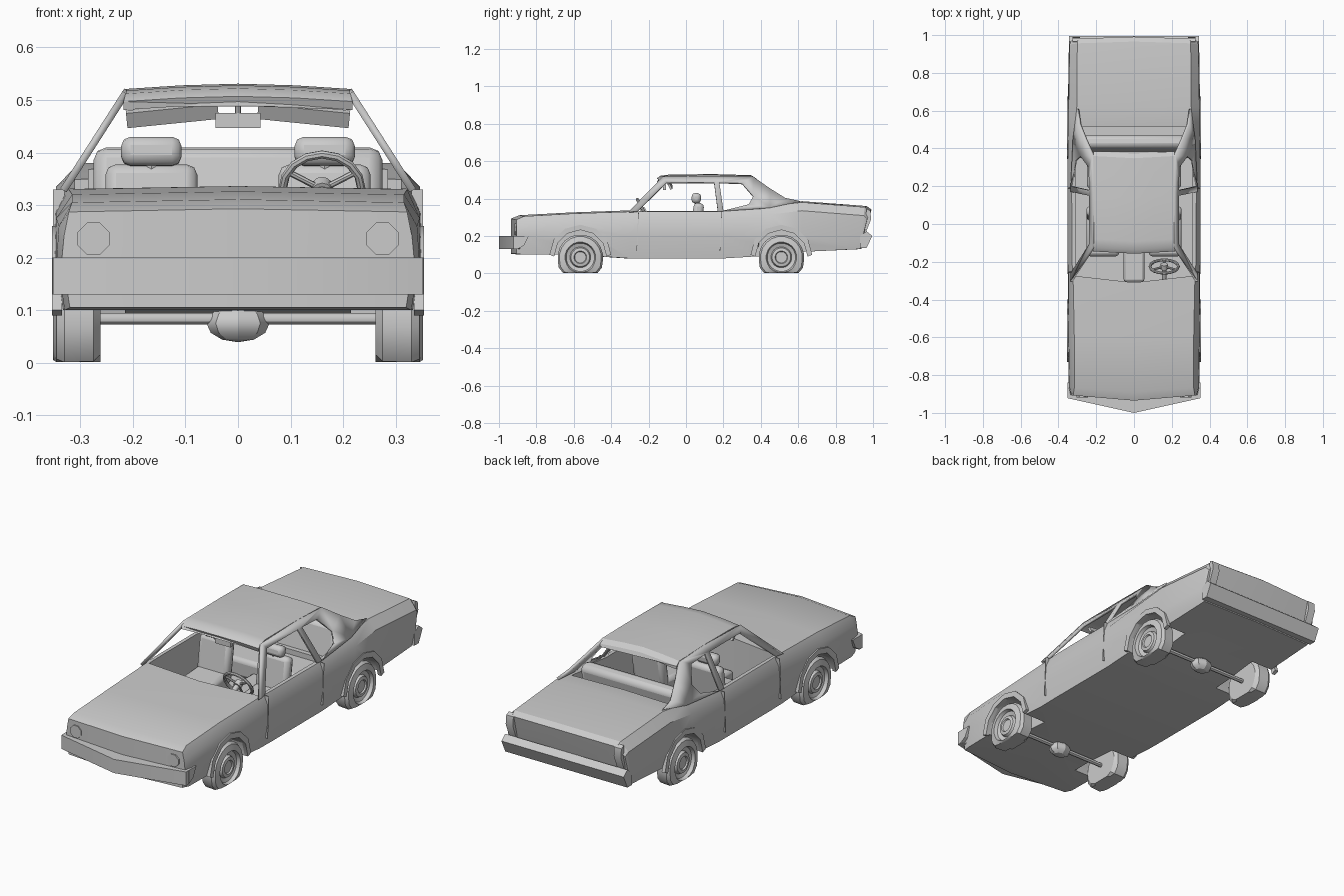
import bpy, bmesh, math
from mathutils import Vector

if "Cube" in bpy.data.objects:
    bpy.data.objects.remove(bpy.data.objects["Cube"])


def mesh(name, verts, faces):
    me = bpy.data.meshes.new(name)
    me.from_pydata([tuple(v) for v in verts], [], faces)
    bm = bmesh.new()
    bm.from_mesh(me)
    bmesh.ops.remove_doubles(bm, verts=bm.verts, dist=1e-5)
    bmesh.ops.recalc_face_normals(bm, faces=bm.faces)
    bm.to_mesh(me)
    bm.free()
    ob = bpy.data.objects.new(name, me)
    bpy.context.collection.objects.link(ob)
    return ob


def prism(name, pts, place, lo, hi):
    n = len(pts)
    verts = [place(a, b, t) for t in (lo, hi) for a, b in pts]
    faces = [list(range(n)), list(range(2 * n - 1, n - 1, -1))]
    faces += [[i, (i + 1) % n, n + (i + 1) % n, n + i] for i in range(n)]
    return mesh(name, verts, faces)


def loft(name, rings, cap=True):
    n = len(rings[0])
    verts = [p for r in rings for p in r]
    faces = [[k * n + i, k * n + (i + 1) % n, (k + 1) * n + (i + 1) % n, (k + 1) * n + i]
             for k in range(len(rings) - 1) for i in range(n)]
    if cap:  # each end is closed in two halves so the pointed nose stays flat
        h = n // 2
        for o in (0, (len(rings) - 1) * n):
            faces += [[o + i for i in range(h + 1)], [o + i % n for i in range(h, n + 1)]]
    return mesh(name, verts, faces)


def box(name, c, s, rx=0.0, bevel=0.0, ry=0.0):
    bpy.ops.mesh.primitive_cube_add(size=1, location=c, rotation=(rx, ry, 0))
    ob = bpy.context.object
    ob.name = name
    ob.scale = s
    bpy.ops.object.transform_apply(location=False, rotation=False, scale=True)
    if bevel:
        m = ob.modifiers.new("bevel", 'BEVEL')
        m.width, m.segments = bevel, 2
    return ob


def rod(name, a, b, r, n=12):
    a, b = Vector(a), Vector(b)
    bpy.ops.mesh.primitive_cylinder_add(vertices=n, radius=r, depth=(b - a).length, location=(a + b) / 2)
    ob = bpy.context.object
    ob.name = name
    ob.rotation_euler = (b - a).to_track_quat('Z', 'Y').to_euler()
    return ob


def mirror(ob):
    ob.modifiers.new("mirror", 'MIRROR')
    return ob


def cut(ob, cutter):
    m = ob.modifiers.new("cut", 'BOOLEAN')
    m.object, m.operation, m.solver = cutter, 'DIFFERENCE', 'EXACT'
    bpy.context.view_layer.update()
    bpy.context.view_layer.objects.active = ob
    bpy.ops.object.modifier_apply(modifier=m.name)
    bpy.data.objects.remove(cutter)


along_x = lambda a, b, t: (t, a, b)
along_z = lambda a, b, t: (a, b, t)
AXLES = (-0.565, 0.51)

# Body: y, bottom, top, half width at top, half width, nose point, end slant
stations = [(-0.905, .105, .287, .322, .335, .03, 0), (-0.865, .10, .305, .316, .345, .025, 0),
            (-0.6, .10, .32, .316, .35, .01, 0), (-0.30, .08, .33, .322, .35, .02, 0),
            (-0.2, .08, .332, .328, .352, 0, 0), (0.2, .08, .332, .33, .352, 0, 0),
            (0.45, .095, .36, .312, .352, 0, 0), (0.62, .115, .38, .303, .35, 0, 0),
            (0.955, .13, .354, .30, .345, -.01, .12), (0.98, .14, .335, .295, .338, -.01, .25)]
rings = []
for y, zb, zt, xt, xm, nose, slant in stations:
    half = [(0, zb), (xm - .015, zb), (xm, .2), (xm - .004, zt - .045), (xt, zt), (0, zt + .006)]
    ring = half + [(-x, z) for x, z in half[-2:0:-1]]
    rings.append([(x, y - nose * (1 - abs(x) / .35) + slant * (z - zt), z) for x, z in ring])
body = loft("body", rings)
cut(body, prism("cabin_cutter", [(-.31, -.275), (0, -.31), (.31, -.275), (.31, .35), (-.31, .35)], along_z, .105, .6))
cut(body, box("rear_cabin_cutter", (0, .42, .43), (.57, .19, .34)))
for y in AXLES:
    for s in (-1, 1):
        arch = [(y + .142 * math.cos(i * math.pi / 6), .09 + .142 * math.sin(i * math.pi / 6)) for i in range(12)]
        cut(body, prism("arch_cutter", arch, along_x, *sorted((s * .215, s * .42))))
    # Wheel arch lips
    ang = [i * math.pi / 6 for i in range(7)]
    lip = [(y + .165 * math.cos(a), .1 + .16 * math.sin(a)) for a in ang]
    lip += [(y + .14 * math.cos(a), .09 + .142 * math.sin(a)) for a in reversed(ang)]
    mirror(prism("wheel_arch_lip", lip, along_x, .335, .354))

# Cabin sides with window openings, leaning inward toward the roof
side_pts = [(-.305, .328), (-.125, .513), (.165, .518), (.36, .513), (.45, .45), (.61, .383),
            (-.26, .332), (-.105, .485), (.15, .485), (.17, .332), (.178, .485), (.2, .332),
            (.30, .48), (.36, .41), (.335, .365), (.45, .35), (.53, .40)]
side_faces = [(0, 6, 7, 1), (1, 7, 8, 2), (2, 8, 10, 12, 3), (8, 9, 11, 10), (3, 12, 13, 4),
              (4, 13, 15, 16), (13, 14, 15), (14, 11, 15), (16, 15, 5)]
side = mesh("cabin_side", [(.331 - (z - .33) * .64, y, z) for y, z in side_pts], side_faces)
m = side.modifiers.new("thickness", 'SOLIDIFY')
m.thickness, m.offset = .014, 0
mirror(side)

# Roof with a slight crown
rings = []
for y, z, x in [(-.145, .497, .218), (-.125, .512, .214), (-.08, .518, .212), (.15, .521, .214), (.36, .515, .214), (.385, .498, .216)]:
    top = [(-x, z), (-x * .5, z + .007), (0, z + .01), (x * .5, z + .007), (x, z)]
    rings.append([(a, y - .012 * (1 - abs(a) / x), b) for a, b in top + [(a, b - .016) for a, b in top[::-1]]])
loft("roof", rings)

# Door seams
for y0, y1 in ((-.255, -.265), (.19, .18)):
    mirror(prism("door_seam", [(y0, .33), (y0 + .003, .33), (y1 + .003, .12), (y1, .12)], along_x, .33, .3525))

# Front bumper, pointed in plan with tapering wraparound ends
plan = [(0, -1), (.352, -.922), (.352, -.9), (.325, -.885), (0, -.92), (-.325, -.885), (-.352, -.9), (-.352, -.922)]
prism("front_bumper", plan, along_z, .13, .2)
mirror(prism("front_bumper_end", [(-.9, .13), (-.9, .2), (-.84, .2), (-.865, .15)], along_x, .335, .353))
# Rear bumper
prism("rear_bumper", [(.93, .2), (.965, .225), (.996, .2), (.965, .135), (.93, .135)], along_x, -.345, .345)
mirror(prism("tail_lamp", [(.955, .22), (.965, .345), (.985, .335), (.99, .29), (.962, .22)], along_x, .285, .325))

# Headlights
for s in (-1, 1):
    ring = [(s * .275 + .033 * math.cos((i + .5) * math.pi / 4), .236 + .033 * math.sin((i + .5) * math.pi / 4)) for i in range(8)]
    prism("headlight", ring, lambda a, b, t: (a, t, b), -.918, -.895)

# Wheels: turned tyre and rim with a flattened contact patch, then axles
wheel_profile = [(.262, 0), (.262, .1), (.275, .118), (.33, .122), (.345, .112), (.352, .082),
                 (.335, .076), (.328, .056), (.342, .05), (.345, .034), (.338, .03), (.338, 0)]
N = 20
for y in AXLES:
    rings = []
    for i in range(N):
        a = 2 * math.pi * (i + .5) / N
        rings.append([(x, y + r * math.cos(a) * (1.06 if r * math.sin(a) < -.05 and r > .08 else 1),
                       .086 + max(r * math.sin(a), -.085)) for x, r in wheel_profile])
    n = len(wheel_profile)
    faces = [[k * n + i, k * n + i + 1, (k + 1) % N * n + i + 1, (k + 1) % N * n + i]
             for k in range(N) for i in range(n - 1)]
    # drop the collapsed corners on the turning axis
    w = mesh("wheel", [p for r in rings for p in r], faces)
    mirror(w)
    rod("axle", (-.27, y, .084), (.27, y, .084), .011)
    bpy.ops.mesh.primitive_uv_sphere_add(segments=8, ring_count=6, radius=1, location=(0, y, .075))
    bpy.context.object.name = "differential"
    bpy.context.object.scale = (.06, .045, .036)

# Front seats
for s in (-1, 1):
    x = s * .165
    box("seat_cushion", (x, -.06, .175), (.175, .22, .08), .08, .02)
    box("seat_back", (x, .055, .27), (.175, .055, .215), -.15, .02)
    box("headrest", (x, .055, .402), (.115, .05, .055), -.1, .018)
    rod("headrest_post", (x, .06, .35), (x, .055, .39), .012, 8)
    # Sun visors
    box("sun_visor", (s * .125, -.085, .472), (.175, .012, .032), .5, 0, s * .1)

# Rear bench, centre tunnel and mirror
box("rear_bench_cushion", (0, .29, .18), (.5, .2, .1), .06, .02)
box("rear_bench_back", (0, .42, .31), (.55, .07, .2), -.2, .025)
box("centre_tunnel", (0, -.03, .135), (.11, .55, .07), 0, .012)
box("rear_view_mirror", (0, -.115, .461), (.086, .015, .028))
rod("mirror_stem", (0, -.115, .47), (0, -.115, .515), .006, 8)

# Steering wheel and column
tilt = math.radians(-62)
hub = Vector((.16, -.225, .33))
bpy.ops.mesh.primitive_torus_add(location=hub, rotation=(tilt, 0, 0), major_radius=.075, minor_radius=.008,
                                 major_segments=16, minor_segments=8)
bpy.context.object.name = "steering_wheel"
for a in (0, 120, 240):
    a = math.radians(a - 90)
    d = Vector((math.cos(a), -math.sin(a) * math.cos(tilt), -math.sin(a) * math.sin(tilt)))
    rod("steering_spoke", hub, hub + d * .075, .006, 8)
rod("steering_hub", hub - Vector((0, .012, .006)), hub + Vector((0, .012, .006)), .02)
rod("steering_column", hub, (.16, -.3, .29), .013)

for ob in bpy.context.scene.objects:
    ob.select_set(True)
bpy.context.view_layer.objects.active = body
bpy.ops.object.shade_smooth_by_angle(angle=math.radians(30))
